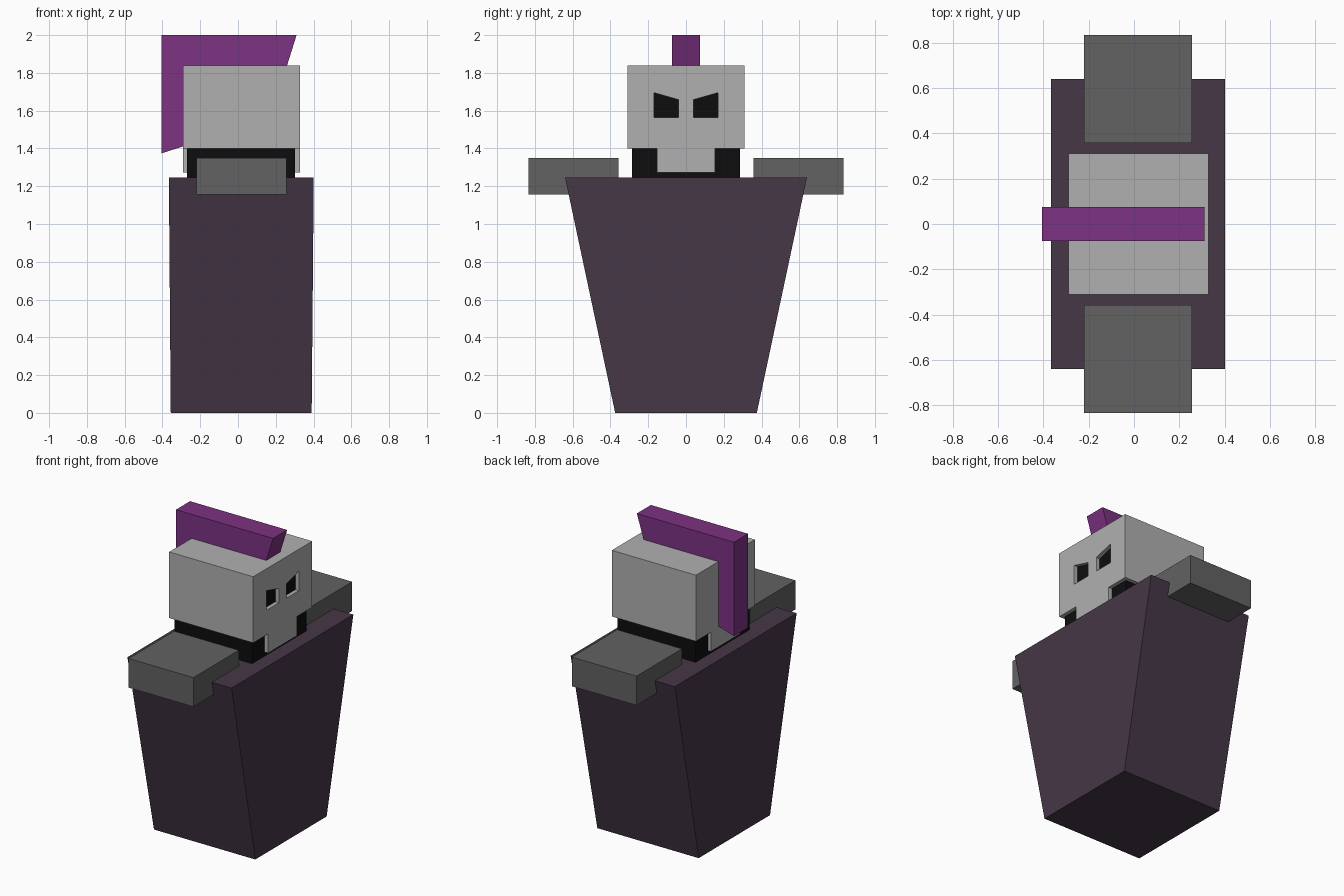
import bpy, bmesh
from mathutils import Vector

if "Cube" in bpy.data.objects:
    bpy.data.objects.remove(bpy.data.objects["Cube"])


def material(name, rgb):
    m = bpy.data.materials.new(name)
    m.diffuse_color = (*rgb, 1)
    m.use_nodes = True
    m.node_tree.nodes["Principled BSDF"].inputs["Base Color"].default_value = m.diffuse_color
    return m


PLUM = material("dark_plum", (0.061, 0.038, 0.063))
PURPLE = material("purple", (0.205, 0.032, 0.223))
BLACK = material("black", (0.004, 0.004, 0.004))
DARK_GREY = material("dark_grey", (0.122, 0.122, 0.122))
LIGHT_GREY = material("light_grey", (0.434, 0.434, 0.434))


def prism(name, profile, offset, mat=None):
    """Extrude a flat 3D profile along an offset vector."""
    bm = bmesh.new()
    face = bm.faces.new([bm.verts.new(p) for p in profile])
    ext = bmesh.ops.extrude_face_region(bm, geom=[face], use_keep_orig=True)
    moved = [v for v in ext["geom"] if isinstance(v, bmesh.types.BMVert)]
    bmesh.ops.translate(bm, verts=moved, vec=Vector(offset))
    bmesh.ops.recalc_face_normals(bm, faces=bm.faces)
    mesh = bpy.data.meshes.new(name)
    bm.to_mesh(mesh)
    bm.free()
    ob = bpy.data.objects.new(name, mesh)
    bpy.context.collection.objects.link(ob)
    if mat:
        mesh.materials.append(mat)
    return ob


def box(name, x, y, z, mat=None):
    base = [(x[0], y[0], z[0]), (x[1], y[0], z[0]),
            (x[1], y[1], z[0]), (x[0], y[1], z[0])]
    return prism(name, base, (0, 0, z[1] - z[0]), mat)


def cut(ob, cutter):
    """Subtract a cutter from an object and remove the cutter."""
    mod = ob.modifiers.new("cut", 'BOOLEAN')
    mod.operation = 'DIFFERENCE'
    mod.solver = 'EXACT'
    mod.object = cutter
    bpy.context.view_layer.objects.active = ob
    bpy.ops.object.modifier_apply(modifier=mod.name)
    bpy.data.objects.remove(cutter)


# Body: block flaring out towards the shoulders
body = box("body", (-0.356, 0.39), (-0.375, 0.375), (0, 1.245), PLUM)
for v in body.data.vertices:
    if v.co.z > 1:
        v.co.x = 0.401 if v.co.x > 0 else -0.366
        v.co.y = 0.64 if v.co.y > 0 else -0.64

# Shoulder pads
for side, label in ((1, "left"), (-1, "right")):
    ys = sorted((side * 0.357, side * 0.835))
    box(f"{label}_shoulder_pad", (-0.22, 0.256), ys, (1.156, 1.35), DARK_GREY)

# Dark inner head, seen at the neck and through the eyes
IN_X, IN_Y = (-0.269, 0.303), (-0.285, 0.285)
box("inner_head", IN_X, IN_Y, (1.2, 1.81), BLACK)

# Helmet shell: hollow, cut away at the jaw sides, with slanted eye holes
helmet = box("helmet", (-0.29, 0.329), (-0.31, 0.31), (1.272, 1.84), LIGHT_GREY)
cut(helmet, box("hollow_cutter", IN_X, IN_Y, (1.0, 1.81)))
for s in (1, -1):
    cut(helmet, box("jaw_cutter", (-1, 1), sorted((s * 0.153, s)), (1.0, 1.4)))
    eye = [(0.2, s * y, z) for y, z in
           ((0.039, 1.564), (0.17, 1.564), (0.17, 1.695), (0.039, 1.658))]
    cut(helmet, prism("eye_cutter", eye, (0.3, 0, 0)))

# Crest running over the helmet and down the back
crest = [(-0.405, 2.0), (0.31, 2.0), (0.26, 1.84),
         (-0.29, 1.84), (-0.29, 1.411), (-0.405, 1.374)]
prism("crest", [(x, -0.074, z) for x, z in crest], (0, 0.148, 0), PURPLE)
